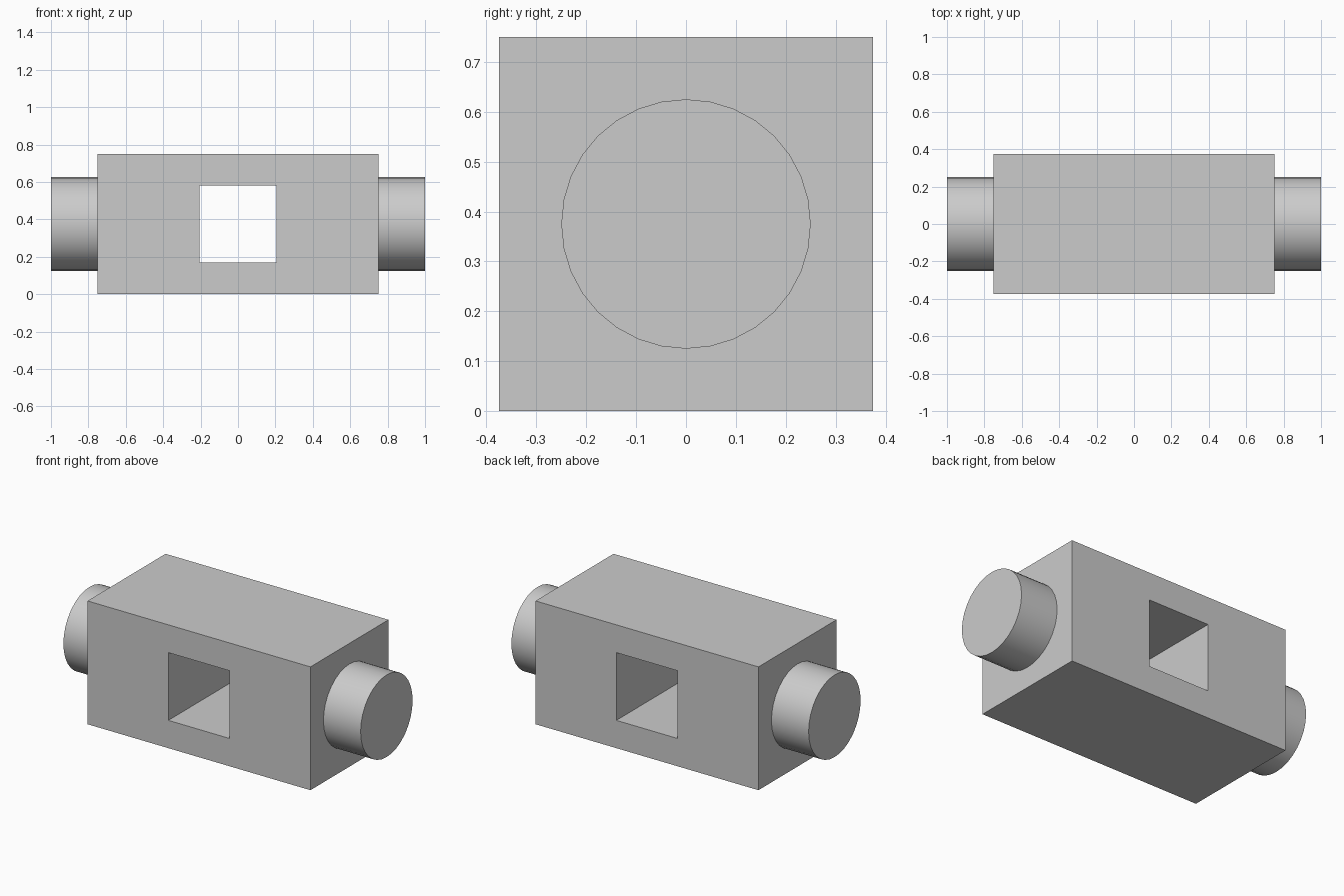
import bpy
import bmesh
import math
from mathutils import Vector

cube = bpy.data.objects.get("Cube")
if cube:
    bpy.data.objects.remove(cube, do_unlink=True)

LENGTH, WIDTH, WINDOW = 1.5, 0.75, 0.412
MID = WIDTH / 2

grey = bpy.data.materials.new("light_grey")
grey.use_nodes = True
grey.diffuse_color = (0.6, 0.6, 0.6, 1)
grey.node_tree.nodes["Principled BSDF"].inputs["Base Color"].default_value = grey.diffuse_color


def rectangle(bm, width, height):
    """Corner vertices of an upright rectangle on the front of the block."""
    signs = ((-1, -1), (1, -1), (1, 1), (-1, 1))
    return [bm.verts.new((sx * width / 2, -MID, MID + sz * height / 2)) for sx, sz in signs]


# Block with a square window running front to back
bm = bmesh.new()
outer = rectangle(bm, LENGTH, WIDTH)
inner = rectangle(bm, WINDOW, WINDOW)
for i in range(4):
    j = (i + 1) % 4
    bm.faces.new((outer[i], outer[j], inner[j], inner[i]))
front = bm.faces[:]
back = bmesh.ops.extrude_face_region(bm, geom=front, use_keep_orig=True)["geom"]
bmesh.ops.translate(bm, vec=Vector((0, WIDTH, 0)),
                    verts=[g for g in back if isinstance(g, bmesh.types.BMVert)])
bmesh.ops.recalc_face_normals(bm, faces=bm.faces[:])
mesh = bpy.data.meshes.new("block")
bm.to_mesh(mesh)
bm.free()
mesh.materials.append(grey)
bpy.context.collection.objects.link(bpy.data.objects.new("block", mesh))

# Round stub shaft on each end
for side, sign in (("left", 1), ("right", -1)):
    bpy.ops.mesh.primitive_cylinder_add(
        vertices=32, radius=0.25, depth=0.25,
        location=(sign * 0.875, 0, MID), rotation=(0, math.pi / 2, 0))
    stub = bpy.context.object
    stub.name = side + "_stub_shaft"
    stub.data.materials.append(grey)
    bpy.ops.object.shade_smooth_by_angle(angle=math.radians(30))
